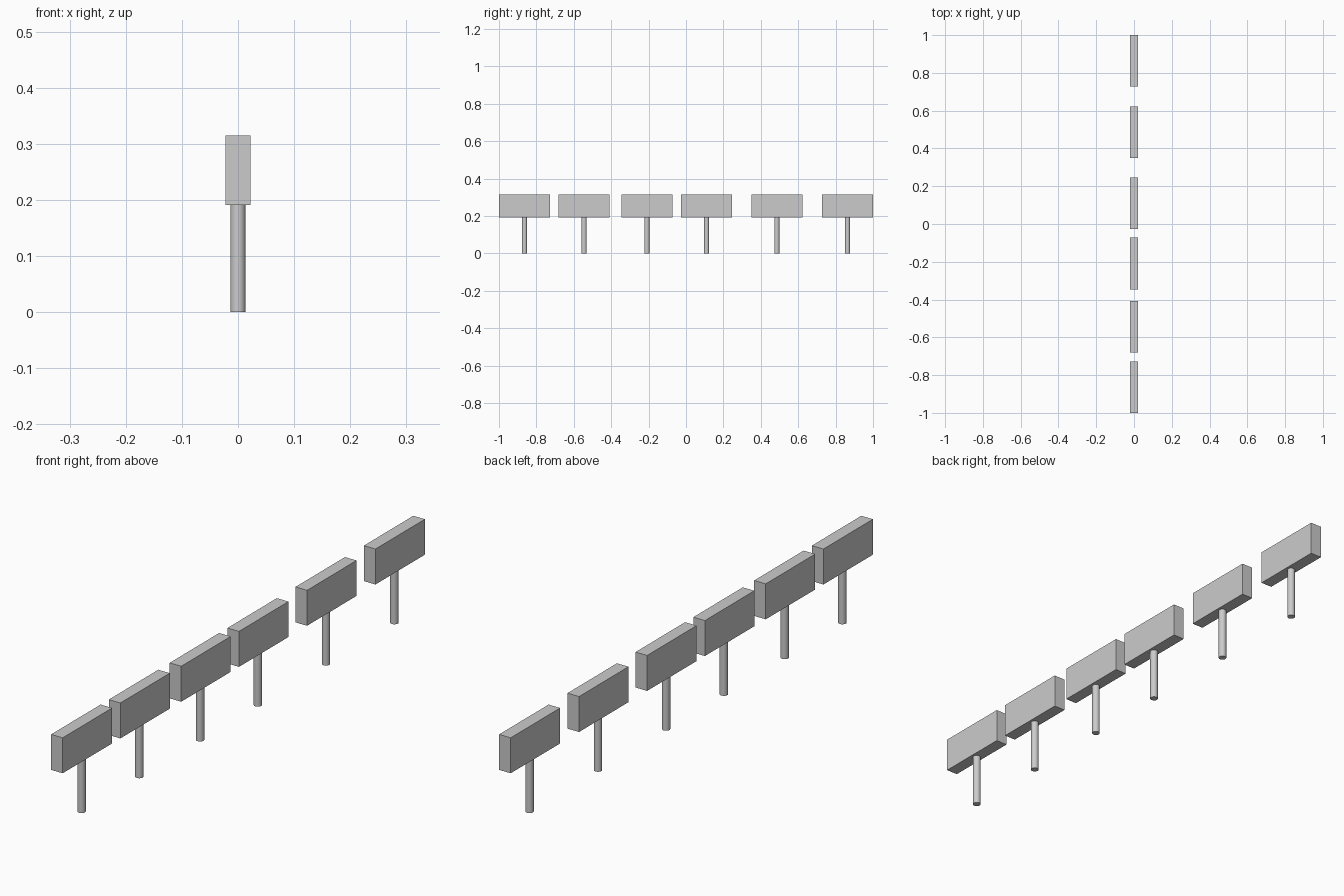
import bpy
import math

if "Cube" in bpy.data.objects:
    bpy.data.objects.remove(bpy.data.objects["Cube"])

SIGN_Y = [-0.8635, -0.545, -0.209, 0.110, 0.486, 0.8635]
PANEL = (0.0446, 0.273, 0.124)   # panel thickness, width, height
POST_R, POST_H = 0.0134, 0.191


def add_panel(y):
    # rectangular board resting on top of the post
    bpy.ops.mesh.primitive_cube_add(size=1, location=(0, y, POST_H + PANEL[2] / 2))
    panel = bpy.context.object
    panel.name = "sign_panel"
    panel.scale = PANEL
    bpy.ops.object.transform_apply(location=False, rotation=False, scale=True)


def add_post(y):
    # round post standing on the ground
    bpy.ops.mesh.primitive_cylinder_add(vertices=32, radius=POST_R, depth=POST_H,
                                        location=(0, y, POST_H / 2))
    bpy.context.object.name = "sign_post"
    bpy.ops.object.shade_smooth_by_angle(angle=math.radians(30))


# row of six unevenly spaced signs
for y in SIGN_Y:
    add_panel(y)
    add_post(y)
